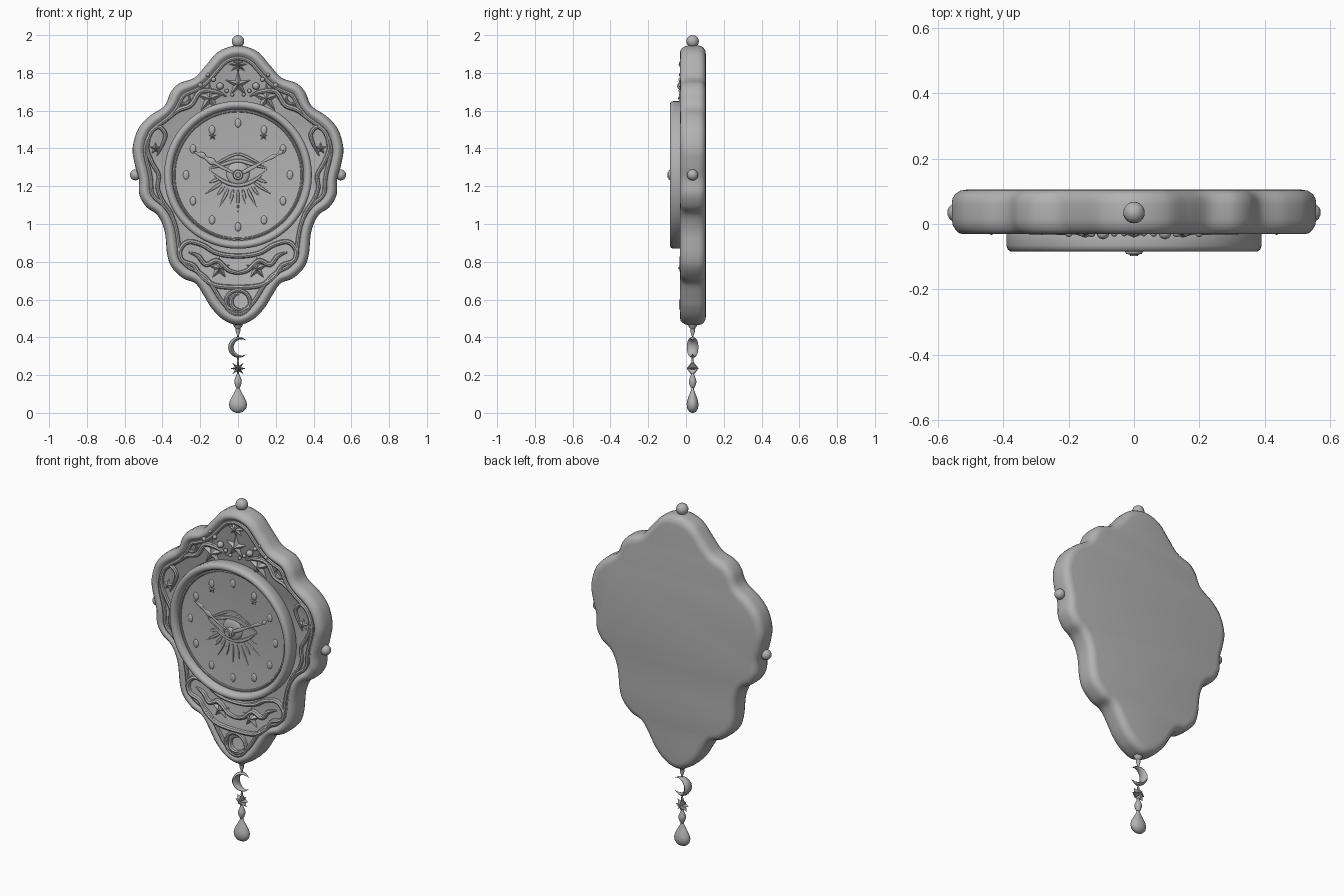
import bpy, bmesh, math
from mathutils import Vector

if "Cube" in bpy.data.objects:
    bpy.data.objects.remove(bpy.data.objects["Cube"])

grey = bpy.data.materials.new("plain_grey")
grey.diffuse_color = (0.45, 0.45, 0.45, 1)
grey.use_nodes = True
grey.node_tree.nodes["Principled BSDF"].inputs["Base Color"].default_value = grey.diffuse_color
MID = 0.035                      # depth of finials and pendant
DIAL = (0, 1.26)                 # dial centre (x, z)


def add(name, bm):
    bmesh.ops.remove_doubles(bm, verts=bm.verts, dist=1e-5)
    bmesh.ops.recalc_face_normals(bm, faces=bm.faces)
    me = bpy.data.meshes.new(name)
    bm.to_mesh(me)
    bm.free()
    me.materials.append(grey)
    ob = bpy.data.objects.new(name, me)
    bpy.context.collection.objects.link(ob)
    return ob


def smooth(pts, n=6, closed=False):
    """Catmull-Rom through points of any dimension."""
    p = [Vector(q) for q in pts]
    m, out = len(p), []
    at = lambda i: p[i % m] if closed else p[max(0, min(m - 1, i))]
    for i in range(m if closed else m - 1):
        a, b, c, d = at(i - 1), at(i), at(i + 1), at(i + 2)
        for k in range(n):
            t = k / n
            out.append(0.5 * (2 * b + (c - a) * t + (2 * a - 5 * b + 4 * c - d) * t * t
                              + (3 * b - a - 3 * c + d) * t ** 3))
    return out if closed else out + [p[-1]]


def mirrored(half):
    return half + [(-x, z) for x, z in reversed(half[1:-1])]


def loft(name, rings, caps=True):
    bm = bmesh.new()
    vs = [[bm.verts.new(v) for v in r] for r in rings]
    n = len(rings[0])
    for a, b in zip(vs, vs[1:]):
        for i in range(n):
            j = (i + 1) % n
            bm.faces.new((a[i], a[j], b[j], b[i]))
    if caps:
        bm.faces.new(vs[0])
        bm.faces.new(vs[-1])
    return add(name, bm)


def lathe(name, prof, centre, axis="z", seg=32, sy=1):
    """prof is (radius, position along axis)."""
    rings = []
    for r, t in prof:
        ring = []
        for i in range(seg):
            a = math.tau * i / seg
            c, s = r * math.cos(a), r * math.sin(a)
            ring.append((c, MID + s * sy, t) if axis == "z"
                        else (centre[0] + c, t, centre[1] + s))
        rings.append(ring)
    return loft(name, rings)


def tube(name, pts, y, r=0.01, sy=1.0, closed=False, n=6):
    """Rounded strip in the xz plane; points are (x, z) or (x, z, radius)."""
    pts = smooth([(*p, r) if len(p) == 2 else p for p in pts], n, closed)
    rings, m, seg = [], len(pts), 8
    for i, p in enumerate(pts):
        a = pts[(i - 1) % m] if closed else pts[max(i - 1, 0)]
        b = pts[(i + 1) % m] if closed else pts[min(i + 1, m - 1)]
        t = Vector((b.x - a.x, b.y - a.y)).normalized()
        rad = max(p.z, 0.0008)
        rings.append([(p.x - t.y * rad * math.cos(k * math.tau / seg),
                       y + sy * rad * math.sin(k * math.tau / seg),
                       p.y + t.x * rad * math.cos(k * math.tau / seg)) for k in range(seg)])
    return loft(name, rings + rings[:1] if closed else rings, not closed)


def ball(name, x, y, z, r, sy=1.0, sz=1.0, seg=20):
    bm = bmesh.new()
    bmesh.ops.create_uvsphere(bm, u_segments=seg, v_segments=seg // 2 + 2, radius=r)
    for v in bm.verts:
        v.co = Vector((x + v.co.x, y + v.co.y * sy, z + v.co.z * sz))
    return add(name, bm)


def star(name, x, y, z, r, n=5, depth=0.014, inner=0.42):
    bm = bmesh.new()
    rim = []
    for i in range(2 * n):
        a, q = math.pi / 2 + math.pi * i / n, r * (inner if i % 2 else 1)
        rim.append(bm.verts.new((x + q * math.cos(a), y, z + q * math.sin(a))))
    for d in (-depth, depth):
        tip = bm.verts.new((x, y + d, z))
        for i in range(2 * n):
            bm.faces.new((rim[i], rim[(i + 1) % (2 * n)], tip))
    return add(name, bm)


def crescent(name, x, y, z, r, fat, sy=1.0, turn=0.0):
    pts = []
    for i in range(13):
        a = turn + math.radians(40 + 280 * i / 12)
        w = fat * math.sin(math.pi * i / 12)
        pts.append((x + (r - w) * math.cos(a), z + (r - w) * math.sin(a), w))
    return tube(name, pts, y, sy=sy, n=3)


# Wavy case: outline swept through a rounded edge profile
HALF = [(0, 1.945), (.10, 1.915), (.17, 1.84), (.23, 1.775), (.31, 1.745), (.355, 1.70),
        (.39, 1.625), (.47, 1.57), (.53, 1.50), (.558, 1.40), (.545, 1.31), (.525, 1.235),
        (.522, 1.155), (.485, 1.09), (.425, 1.045), (.388, .96), (.375, .84), (.35, .77),
        (.29, .712), (.225, .685), (.18, .62), (.14, .555), (.08, .495), (0, .465)]
outline = smooth(mirrored(HALF), 6, True)


def inset(d):
    out, n = [], len(outline)
    for i, p in enumerate(outline):
        t = (outline[(i + 1) % n] - outline[i - 1]).normalized()
        out.append(Vector((p.x + t.y * d, p.y - t.x * d)))
    for _ in range(int(d * 120)):
        out = [(out[i - 1] + 2 * out[i] + out[(i + 1) % n]) / 4 for i in range(n)]
    return out


EDGE = [(.042, .105), (.025, .102), (.01, .092), (.002, .078), (0, .06), (0, .015),
        (.003, -.003), (.011, -.018), (.022, -.028), (.032, -.031), (.042, -.028),
        (.05, -.018), (.056, -.015)]
loft("case", [[(p.x, y, p.y) for p in inset(d)] for d, y in EDGE])
tube("case_inner_moulding", [tuple(p) for p in inset(.065)], -.018, .011, closed=True, n=1)

# Bezel and dial
lathe("bezel", [(.30, -.01), (.385, -.01), (.391, -.02), (.391, -.066), (.387, -.078), (.377, -.085),
                (.366, -.085), (.355, -.078), (.349, -.064), (.347, -.05), (.335, -.048)],
      DIAL, "y", 96)
tube("dial_edge_ring", [(.338 * math.cos(i * math.tau / 24), 1.26 + .338 * math.sin(i * math.tau / 24))
                        for i in range(24)], -.05, .006, closed=True, n=3)
for i in range(12):
    a = math.tau * i / 12
    ball("hour_mark", .275 * math.sin(a), -.048, 1.26 + .275 * math.cos(a), .016, .45, 1.5, 12)

# Eye relief, rays and small stars on the dial
for nm, mid, rad in (("upper_eyelid", 1.335, .01), ("lower_eyelid", 1.205, .01), ("eye_brow", 1.37, .007)):
    tube(nm, [(-.16, 1.29, .002), (-.08, (mid * 2 + 1.275) / 3, rad), (0, mid, rad),
              (.08, (mid * 2 + 1.275) / 3, rad), (.16, 1.29, .002)], -.05, sy=.8)
ball("eyeball", 0, -.048, 1.268, .062, .25)
for i in range(11):
    a = math.radians(195 + 15 * i)
    far = .20 if i % 2 else .16
    c, s = math.cos(a), math.sin(a)
    tube("eye_ray", [(.10 * c, 1.26 + .08 * s, .004), (.13 * c, 1.26 + .12 * s, .009),
                     (far * c, 1.26 + far * s, .001)], -.048, sy=.8, n=3)
for s in (1, -1):
    star("dial_star", s * .135, -.048, 1.465, .022, 5, .012)

# Hands and hub
tube("hour_hand", [(0, 1.26, .006), (-.08, 1.298, .008), (-.115, 1.318, .008), (-.14, 1.332, .018),
                   (-.17, 1.35, .008), (-.19, 1.365, .015), (-.235, 1.382, .001)], -.073, sy=.4)
tube("minute_hand", [(0, 1.26, .006), (.06, 1.29, .011), (.13, 1.328, .006), (.18, 1.355, .011),
                     (.21, 1.368, .005), (.225, 1.38, .012), (.242, 1.392, .001)], -.08, sy=.4)
lathe("hand_hub", [(.024, -.045), (.027, -.085), (.024, -.092), (.014, -.093), (.012, -.098)],
      DIAL, "y", 24)

# Upper relief: stars, bead garland, clouds and crescents
F = -.016                        # relief field depth
star("crown_star", 0, F, 1.845, .05, 8, .024)
star("centre_star", 0, F, 1.74, .07, 5, .026, .35)
for s in (1, -1):
    star("upper_star", s * .15, F, 1.665, .08, 5, .026, .35)
    for x, z, r in ((.095, 1.73, .019), (.13, 1.765, .012), (.16, 1.79, .010),
                    (.06, 1.705, .011), (.03, 1.685, .010), (.20, 1.735, .012)):
        ball("garland_bead", s * x, F - .012, z, r, seg=12)
    crescent("upper_crescent", s * .285, F, 1.66, .034, .009, 1.5, 1.2 if s > 0 else 1.95)
    tube("upper_scroll", [(s * .06, 1.675, .003), (s * .12, 1.70, .012), (s * .2, 1.70, .014),
                          (s * .25, 1.63, .014), (s * .32, 1.60, .013), (s * .40, 1.525, .003)], F, sy=1.2)

    # Side scrolls and stars
    tube("side_scroll", [(s * x, z, r) for x, z, r in (
        (.43, 1.36, .003), (.40, 1.42, .009), (.385, 1.475, .011), (.42, 1.515, .012), (.465, 1.48, .012),
        (.482, 1.40, .012), (.455, 1.325, .012), (.42, 1.26, .011), (.425, 1.19, .011),
        (.40, 1.125, .011), (.355, 1.06, .010), (.325, .99, .003))], F, sy=1.2)
    star("side_star", s * .437, F, 1.40, .034, 5, .018)

    # Lower relief inside the kidney panel
    star("lower_star", s * .10, F, .765, .06, 5, .026, .4)
    tube("lower_scroll", [(s * .26, .85, .004), (s * .21, .83, .012), (s * .17, .785, .013),
                          (s * .11, .805, .014), (s * .05, .755, .012), (0, .74, .010)], F, sy=1.4)

    # Side finials
    ball("side_finial", s * .543, MID, 1.26, .029)

panel = [(0, .83), (.11, .845), (.19, .89), (.265, .905), (.308, .86), (.295, .805), (.235, .78),
         (.19, .72), (.12, .675), (0, .665)]
tube("lower_panel_frame", mirrored(panel), F, .013, 1.3, True)
tube("medallion_ring", [(.064 * math.cos(i * math.tau / 12), .585 + .064 * math.sin(i * math.tau / 12))
                        for i in range(12)], F, .011, 1.3, True)
crescent("medallion_crescent", 0, F, .583, .048, .013, 1.7, .5)

# Top finial
ball("top_finial", 0, MID, 1.967, .033)

# Hanging pendant: cap, crescent, star, bead and drop
lathe("pendant_cap", [(.028, .475), (.02, .455), (.012, .445), (.013, .435), (.004, .405), (.004, .395)],
      (0, 0), seg=16)
crescent("pendant_crescent", .003, MID, .347, .055, .0145, 2.1)
star("pendant_star", 0, MID, .235, .042, 8, .032, .4)
lathe("pendant_link", [(.004, .30), (.006, .27), (.004, .25), (.005, .21)], (0, 0), seg=12)
lathe("pendant_bead", [(.003, .215), (.009, .20), (.019, .175), (.02, .16), (.013, .14),
                       (.008, .132)], (0, 0), seg=20)
lathe("pendant_drop", [(.008, .137), (.013, .12), (.03, .09), (.043, .065), (.048, .045),
                       (.043, .023), (.028, .007), (.01, .0005), (.001, 0)], (0, 0), seg=28, sy=.66)

# Smooth shading, keeping sharp edges
for ob in bpy.context.collection.objects:
    ob.select_set(True)
    bpy.context.view_layer.objects.active = ob
bpy.ops.object.shade_smooth_by_angle(angle=math.radians(40))
